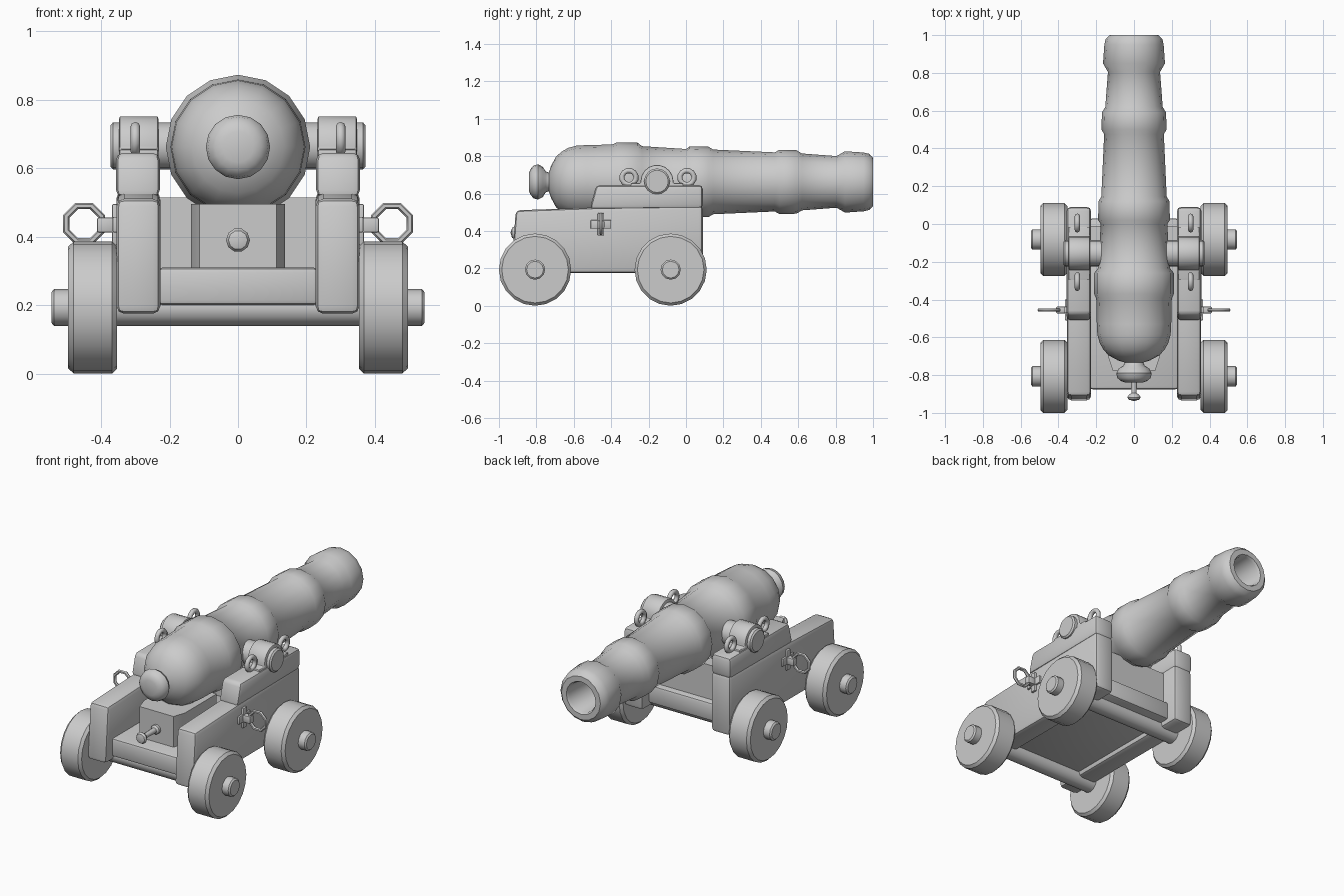
import bpy, bmesh, math
from mathutils import Vector

if "Cube" in bpy.data.objects:
    bpy.data.objects.remove(bpy.data.objects["Cube"])


def finish(name, bm, mirror=False, bevel=0.0, angle=40):
    bmesh.ops.remove_doubles(bm, verts=bm.verts, dist=1e-5)
    bmesh.ops.recalc_face_normals(bm, faces=bm.faces)
    if bevel:
        edges = [e for e in bm.edges if e.calc_face_angle(0) > math.radians(35)]
        bmesh.ops.bevel(bm, geom=edges, offset=bevel, segments=2, profile=0.5,
                        affect='EDGES', clamp_overlap=True)
    me = bpy.data.meshes.new(name)
    bm.to_mesh(me)
    bm.free()
    ob = bpy.data.objects.new(name, me)
    bpy.context.collection.objects.link(ob)
    bpy.ops.object.select_all(action='DESELECT')
    ob.select_set(True)
    bpy.context.view_layer.objects.active = ob
    bpy.ops.object.shade_smooth_by_angle(angle=math.radians(angle))
    if mirror:
        ob.modifiers.new("mirror", 'MIRROR').use_mirror_merge = False
    return ob


def lathe(name, profile, axis, centre, sides=16, mirror=False, angle=40):
    """Revolve (position, radius) pairs about the x or y axis through centre."""
    bm = bmesh.new()
    rings = []
    for p, r in profile:
        ring = []
        for i in range(sides):
            a = 2 * math.pi * i / sides
            u, v = r * math.cos(a), r * math.sin(a)
            co = (p, u, v) if axis == 'X' else (u, p, v)
            ring.append(bm.verts.new(Vector(co) + Vector(centre)))
            if r == 0:
                ring *= sides
                break
        rings.append(ring)
    for A, B in zip(rings, rings[1:]):
        for i in range(sides):
            j = (i + 1) % sides
            bm.faces.new(list(dict.fromkeys((A[i], A[j], B[j], B[i]))))
    return finish(name, bm, mirror, angle=angle)


def prism(name, pts, axis, lo, hi, bevel=0.0, mirror=False):
    """Extrude a 2D outline along x (points are y,z) or z (points are x,y)."""
    bm = bmesh.new()
    put = (lambda p, h: (h, *p)) if axis == 'X' else (lambda p, h: (*p, h))
    A = [bm.verts.new(put(p, lo)) for p in pts]
    B = [bm.verts.new(put(p, hi)) for p in pts]
    bm.faces.new(A)
    bm.faces.new(B)
    for i in range(len(pts)):
        j = (i + 1) % len(pts)
        bm.faces.new((A[i], A[j], B[j], B[i]))
    return finish(name, bm, mirror, bevel)


def box(name, x, y, z, bevel=0.0, mirror=False):
    pts = [(y[0], z[0]), (y[1], z[0]), (y[1], z[1]), (y[0], z[1])]
    return prism(name, pts, 'X', x[0], x[1], bevel, mirror)


def ring(name, centre, major, minor, plane, segs, tube=8, stretch=1.0, angle=50):
    """Torus lying in the xz or yz plane, mirrored to the other side."""
    bm = bmesh.new()
    V = []
    for i in range(segs):
        a = 2 * math.pi * (i + 0.5) / segs
        row = []
        for k in range(tube):
            b = 2 * math.pi * k / tube
            d = major + minor * math.cos(b)
            u, w, n = d * math.cos(a), d * math.sin(a) * stretch, minor * math.sin(b)
            co = (u, n, w) if plane == 'XZ' else (n, u, w)
            row.append(bm.verts.new(Vector(co) + Vector(centre)))
        V.append(row)
    for i in range(segs):
        for k in range(tube):
            i2, k2 = (i + 1) % segs, (k + 1) % tube
            bm.faces.new((V[i][k], V[i2][k], V[i2][k2], V[i][k2]))
    return finish(name, bm, True, angle=angle)


# Barrel: rear button, breech, reinforcing bands, muzzle swell and bore
lathe("barrel", [
    (-.84, 0), (-.84, .045), (-.832, .068), (-.815, .088), (-.79, .094), (-.765, .08),
    (-.75, .056), (-.733, .05), (-.722, .085), (-.695, .135), (-.665, .162), (-.63, .182),
    (-.585, .194), (-.53, .197), (-.395, .2), (-.37, .211), (-.26, .211), (-.235, .191),
    (0, .176), (.02, .19), (.12, .188), (.145, .173), (.475, .158), (.5, .172),
    (.59, .17), (.62, .152), (.805, .138), (.85, .164), (.95, .157), (.98, .15),
    (1.0, .13), (1.0, .098), (.985, .09), (.55, .09), (.55, 0)], 'Y', (0, 0, .662))

# Trunnions and the straps that hold them
TY, TZ = -.155, .665
lathe("trunnion", [(-.373, 0), (-.373, .06), (-.365, .069), (.365, .069), (.373, .06),
                   (.373, 0)], 'X', (0, TY, TZ))
arc = [(TY + .088 * math.cos(math.radians(t)), TZ + .088 * math.sin(math.radians(t)))
       for t in range(0, 181, 20)]
prism("trunnion_strap", [(TY + .14, .63), (TY + .14, .655), (TY + .088, .655)] + arc +
      [(TY - .088, .655), (TY - .14, .655), (TY - .14, .63)], 'X', .233, .347, .006, True)
for label, y in (("rear", -.305), ("front", .005)):
    ring("strap_ring_" + label, (.3, y, .685), .038, .014, 'YZ', 12, stretch=1.0)

# Side cheeks with stepped upper blocks
prism("cheek", [(-.935, .175), (.09, .175), (.09, .535), (-.5, .525), (-.91, .51)],
      'X', .227, .355, .022, True)
prism("cheek_upper_block", [(-.515, .515), (.09, .52), (.09, .645), (-.48, .645)],
      'X', .228, .357, .022, True)

# Bed between the cheeks, and the front cross wall
box("bed", (-.235, .235), (-.875, .03), (.2, .31), .015)
box("front_transom", (-.235, .235), (-.09, -.01), (.3, .515))

# Elevating wedge with its handle
prism("wedge", [(-.113, -.775), (.113, -.775), (.138, -.7), (.138, -.4), (-.138, -.4),
                (-.138, -.7)], 'Z', .305, .495)
lathe("wedge_handle", [(-.77, .028), (-.79, .028), (-.8, .017), (-.895, .014), (-.905, .028),
                       (-.918, .035), (-.93, .028), (-.938, 0)], 'Y', (0, 0, .39), 10)

# Axles and four wheels
for label, y in (("rear", -.807), ("front", -.082)):
    c = (0, y, .193)
    lathe("axle_" + label, [(-.545, 0), (-.545, .045), (-.537, .054), (.537, .054),
                            (.545, .045), (.545, 0)], 'X', c, 12)
    lathe("wheel_" + label, [(.353, 0), (.353, .178), (.368, .193), (.48, .193),
                             (.496, .178), (.496, 0)], 'X', c, 20, True)

# Side tackle rings on cross-shaped plates
box("ring_plate_tall", (.35, .368), (-.472, -.438), (.375, .495), .004, True)
box("ring_plate_wide", (.35, .366), (-.51, -.4), (.412, .458), .004, True)
box("ring_boss", (.36, .412), (-.473, -.437), (.412, .456), .006, True)
ring("tackle_ring", (.45, -.455, .438), .056, .01, 'XZ', 8, 6)
